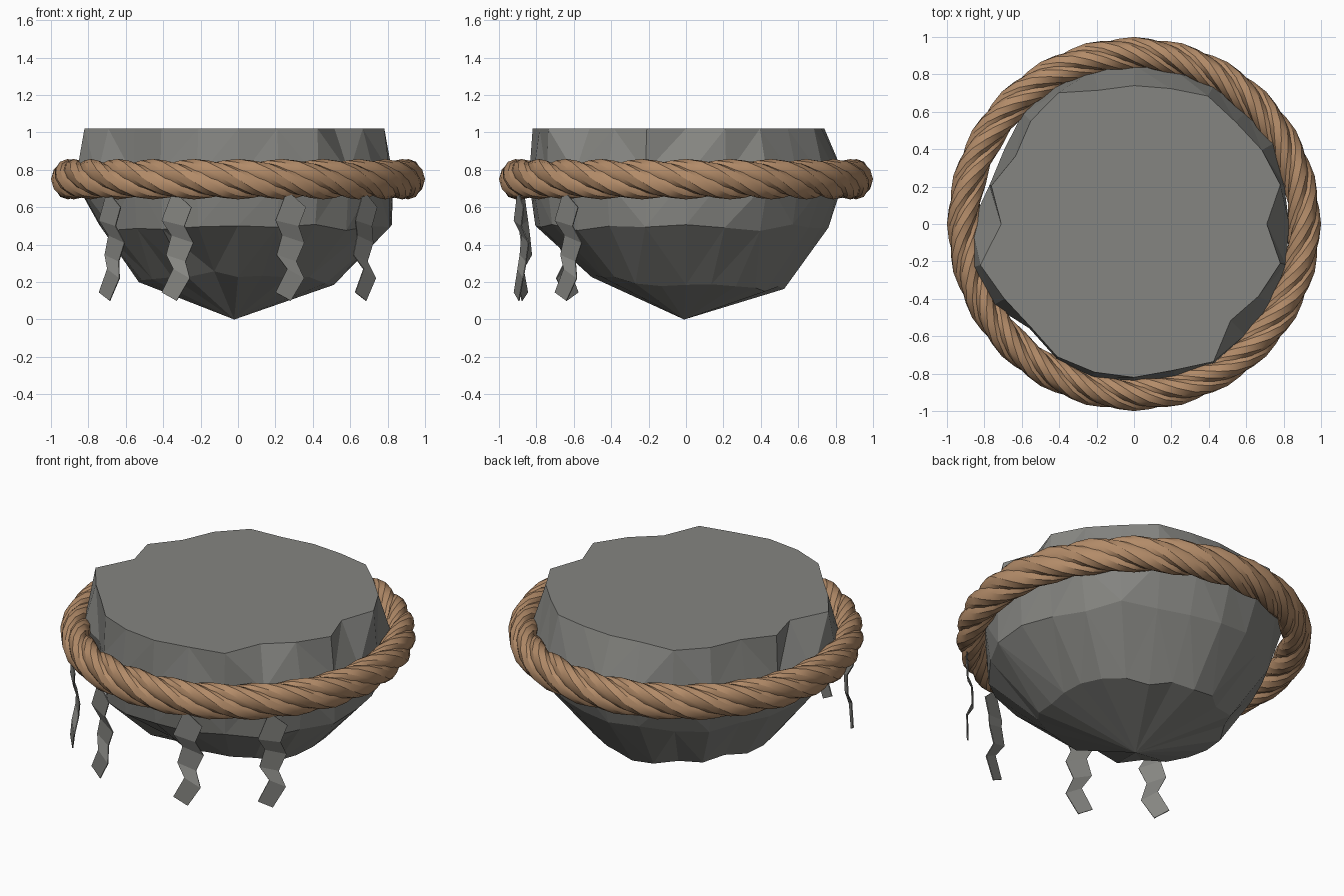
import bpy, bmesh, math, random

if "Cube" in bpy.data.objects:
    bpy.data.objects.remove(bpy.data.objects["Cube"])

random.seed(11)


def material(name, col):
    m = bpy.data.materials.new(name)
    m.diffuse_color = (*col, 1)
    m.use_nodes = True
    m.node_tree.nodes["Principled BSDF"].inputs["Base Color"].default_value = m.diffuse_color
    return m


stone = material("stone grey", (0.235, 0.235, 0.22))
straw = material("straw brown", (0.45, 0.26, 0.14))


def make_object(name, bm, mat):
    me = bpy.data.meshes.new(name)
    bm.to_mesh(me)
    bm.free()
    me.materials.append(mat)
    ob = bpy.data.objects.new(name, me)
    bpy.context.collection.objects.link(ob)
    return ob


# Rock: faceted bowl with a chipped flat top and a pointed base
SEG = 24
top_r = [.71, .81, .79, .77, .79, .75, .74, .74, .81, .78, .73, .79,
         .71, .85, .80, .78, .82, .82, .82, .81, .85, .73, .77, .81]
waist_r = [.83, .83, .88, .85, .86, .85, .85, .85, .85, .84, .80, .80,
           .87, .90, .87, .79, .83, .85, .84, .85, .86, .84, .85, .84]
bm = bmesh.new()
rings = [[], [], [], []]
for i in range(SEG):
    a = math.tau * i / SEG
    c, s = math.cos(a), math.sin(a)
    jit = random.uniform
    levels = [(top_r[i], 1.02),
              (waist_r[i], .76 + jit(-.03, .03)),
              (.785 + .035 * c - .03 * s + jit(-.02, .02), .49 + jit(-.02, .02)),
              (.515 + jit(-.03, .03), .20 - .035 * s - .015 * c + jit(-.02, .02))]
    for ring, (r, z) in zip(rings, levels):
        ring.append(bm.verts.new((r * c, r * s, z)))
tip = bm.verts.new((-.02, -.01, 0))
bm.faces.new(rings[0])
sides = []
for i in range(SEG):
    j = (i + 1) % SEG
    for up, dn in zip(rings, rings[1:]):
        sides.append(bm.faces.new((up[i], dn[i], dn[j], up[j])))
    bm.faces.new((rings[3][i], tip, rings[3][j]))
bmesh.ops.triangulate(bm, faces=sides, quad_method='SHORT_EDGE')
bmesh.ops.recalc_face_normals(bm, faces=bm.faces)
make_object("rock", bm, stone)

# Rope: four strands twisted around a ring
STRANDS, TWISTS, STEPS, SIDES = 4, 6, 72, 8
ROPE_R, ROPE_Z = .91, .75
bm = bmesh.new()
for s in range(STRANDS):
    loops = []
    for i in range(STEPS):
        a = math.tau * i / STEPS
        phi = math.tau * s / STRANDS - TWISTS * a
        loop = []
        for k in range(SIDES):
            b = phi + math.tau * k / SIDES
            r = ROPE_R + .034 * math.cos(phi) + .056 * math.cos(b)
            z = ROPE_Z + .044 * math.sin(phi) + .064 * math.sin(b)
            loop.append(bm.verts.new((r * math.cos(a), r * math.sin(a), z)))
        loops.append(loop)
    # the twist brings each strand back onto itself
    for i in range(STEPS):
        p, q = loops[i], loops[(i + 1) % STEPS]
        for k in range(SIDES):
            m = (k + 1) % SIDES
            bm.faces.new((p[k], q[k], q[m], p[m]))
bmesh.ops.recalc_face_normals(bm, faces=bm.faces)
rope = make_object("twisted_rope", bm, straw)
bpy.context.view_layer.objects.active = rope
rope.select_set(True)
bpy.ops.object.shade_smooth_by_angle(angle=math.radians(40))

# Streamers: folded zigzag strips hanging from the front of the rope
left = [(-.02, .69), (-.085, .53), (-.04, .45), (-.07, .345), (-.02, .27), (-.085, .145)]
right = [(.085, .60), (.045, .50), (.085, .41), (.04, .31), (.075, .22), (0, .10)]
for n, deg in enumerate((-137, -110.5, -72.5, -43)):
    a = math.radians(deg)
    out = (math.cos(a), math.sin(a))
    side = (-math.sin(a), math.cos(a))
    bm = bmesh.new()
    pairs = []
    for i, pair in enumerate(zip(left, right)):
        d = .922 + (.014 if i % 4 < 2 else -.014)
        pairs.append([bm.verts.new((d * out[0] + u * side[0],
                                    d * out[1] + u * side[1], z))
                      for u, z in pair])
    for p, q in zip(pairs, pairs[1:]):
        bm.faces.new((p[0], q[0], q[1], p[1]))
    ob = make_object(f"streamer_{n + 1}", bm, stone)
    mod = ob.modifiers.new("thickness", 'SOLIDIFY')
    mod.thickness = .006
    mod.offset = 0
